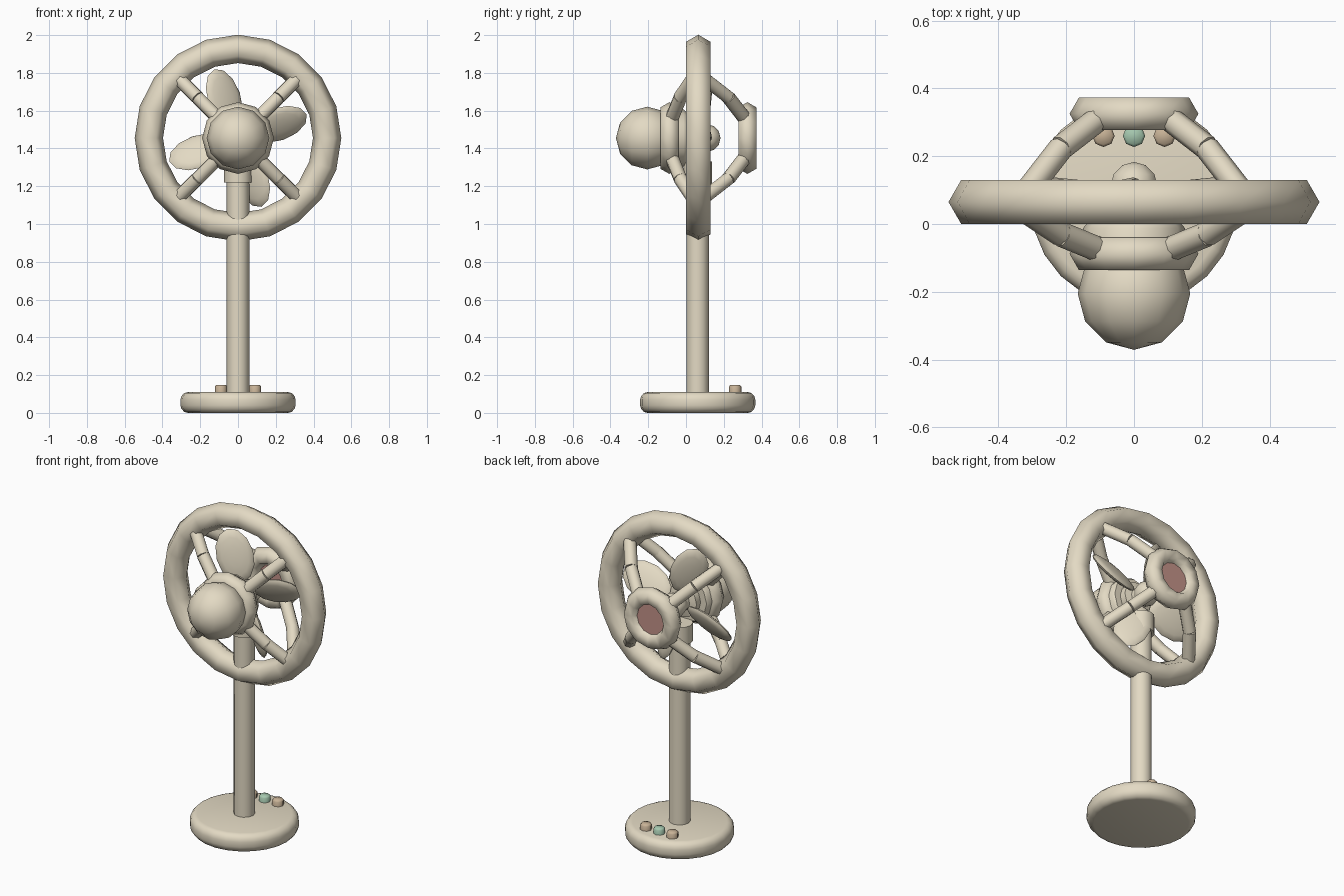
import bpy, bmesh
from math import radians, cos, sin, pi
from mathutils import Vector, Matrix

if "Cube" in bpy.data.objects:
    bpy.data.objects.remove(bpy.data.objects["Cube"])

CZ = 1.455   # height of the fan axis
CY = 0.062   # pole and base centre in depth


def material(name, rgb):
    m = bpy.data.materials.new(name)
    m.diffuse_color = (*rgb, 1)
    m.use_nodes = True
    m.node_tree.nodes["Principled BSDF"].inputs["Base Color"].default_value = m.diffuse_color
    return m


CREAM = material("cream", (0.77, 0.70, 0.55))
RED = material("dusty_red", (0.55, 0.29, 0.25))
GREEN = material("soft_green", (0.38, 0.58, 0.43))
TAN = material("tan", (0.58, 0.45, 0.31))


def finish(bm, name, mat=CREAM, angle=65):
    bmesh.ops.recalc_face_normals(bm, faces=bm.faces)
    for f in bm.faces:
        f.smooth = True
    me = bpy.data.meshes.new(name)
    bm.to_mesh(me)
    bm.free()
    me.set_sharp_from_angle(angle=radians(angle))
    me.materials.append(mat)
    ob = bpy.data.objects.new(name, me)
    bpy.context.collection.objects.link(ob)
    return ob


def lathe(name, profile, segs, matrix, mat=CREAM, angle=65, closed=False):
    """Spin (radius, height) points round local z; open ends are capped."""
    bm = bmesh.new()
    rings = [[bm.verts.new((r * cos(2 * pi * i / segs), r * sin(2 * pi * i / segs), h))
              for i in range(segs)] for r, h in profile]
    pairs = list(zip(rings, rings[1:]))
    if closed:
        pairs.append((rings[-1], rings[0]))
    else:
        bm.faces.new(rings[0])
        bm.faces.new(rings[-1])
    for a, b in pairs:
        for i in range(segs):
            j = (i + 1) % segs
            bm.faces.new((a[i], a[j], b[j], b[i]))
    bm.transform(matrix)
    return finish(bm, name, mat, angle)


def along_y(y):
    # local z becomes +y, on the fan axis
    return Matrix.Translation((0, y, CZ)) @ Matrix.Rotation(-pi / 2, 4, 'X')


def hoop(name, major, minor, segs, y):
    prof = [(major + minor * cos(k * pi / 3), minor * sin(k * pi / 3)) for k in range(6)]
    return lathe(name, prof, segs, along_y(y), closed=True)


def rod(name, a, b, r):
    a, b = Vector(a), Vector(b)
    rot = (b - a).to_track_quat('Z', 'Y').to_matrix().to_4x4()
    return lathe(name, [(r, 0), (r, (b - a).length)], 8, Matrix.Translation(a) @ rot)


def ball(name, matrix, segs, rings):
    bm = bmesh.new()
    bmesh.ops.create_uvsphere(bm, u_segments=segs, v_segments=rings, radius=1, matrix=matrix)
    return finish(bm, name)


# base and pole
stand = Matrix.Translation((0, CY, 0))
lathe("base", [(0.265, 0), (0.285, 0.005), (0.3, 0.023), (0.305, 0.04), (0.305, 0.07),
               (0.3, 0.088), (0.285, 0.105), (0.265, 0.11)], 24, stand)
lathe("pole", [(0.06, 0.1), (0.06, 1.32)], 12, stand)
lathe("pole_collar", [(0.075, 1.22), (0.075, 1.33)], 12, stand)

# buttons on the base
for x, mat in ((-0.09, TAN), (0, GREEN), (0.09, TAN)):
    lathe("button", [(0.033, 0.1), (0.033, 0.138), (0.026, 0.147)], 8,
          Matrix.Translation((x, 0.26, 0)), mat)

# guard hoops
hoop("guard_ring", 0.472, 0.075, 20, 0.065)
hoop("front_hub_ring", 0.135, 0.055, 12, -0.088)
hoop("back_hub_ring", 0.135, 0.055, 12, 0.325)
lathe("back_badge", [(0.11, -0.01), (0.11, 0.01)], 16, along_y(0.335), RED)

# bent guard spokes, front and back: (offset in x and z, y)
paths = {"front_spoke": [(0.312, 0.035), (0.215, -0.03), (0.105, -0.075)],
         "back_spoke": [(0.312, 0.1), (0.215, 0.225), (0.105, 0.31)]}
for name, path in paths.items():
    for sx in (-1, 1):
        for sz in (-1, 1):
            pts = [(sx * d, y, CZ + sz * d) for d, y in path]
            for a, b in zip(pts, pts[1:]):
                rod(name, a, b, 0.037)

# motor: round housing, stepped drum, blade hub
ball("motor_housing", along_y(-0.205) @ Matrix.Scale(0.166, 4), 12, 6)
lathe("motor_drum", [(0.15, -0.1), (0.15, -0.012), (0.14, 0), (0.1, 0), (0.1, 0.04),
                     (0.06, 0.05), (0.06, 0.1)], 12, along_y(0), angle=40)
ball("blade_hub", along_y(0.11) @ Matrix.Scale(0.073, 4), 10, 6)

# four pitched blades
pitch = radians(34)
for k in range(4):
    a = radians(19 + 90 * k)
    u = Vector((cos(a), 0, sin(a)))
    t = Vector((-sin(a), 0, cos(a)))
    w = t * cos(pitch) - Vector((0, 1, 0)) * sin(pitch)
    n = u.cross(w)
    m = Matrix((u * 0.16, w * 0.105, n * 0.026)).transposed().to_4x4()
    ball("blade", Matrix.Translation(Vector((0, 0.075, CZ)) + u * 0.225) @ m, 12, 8)
